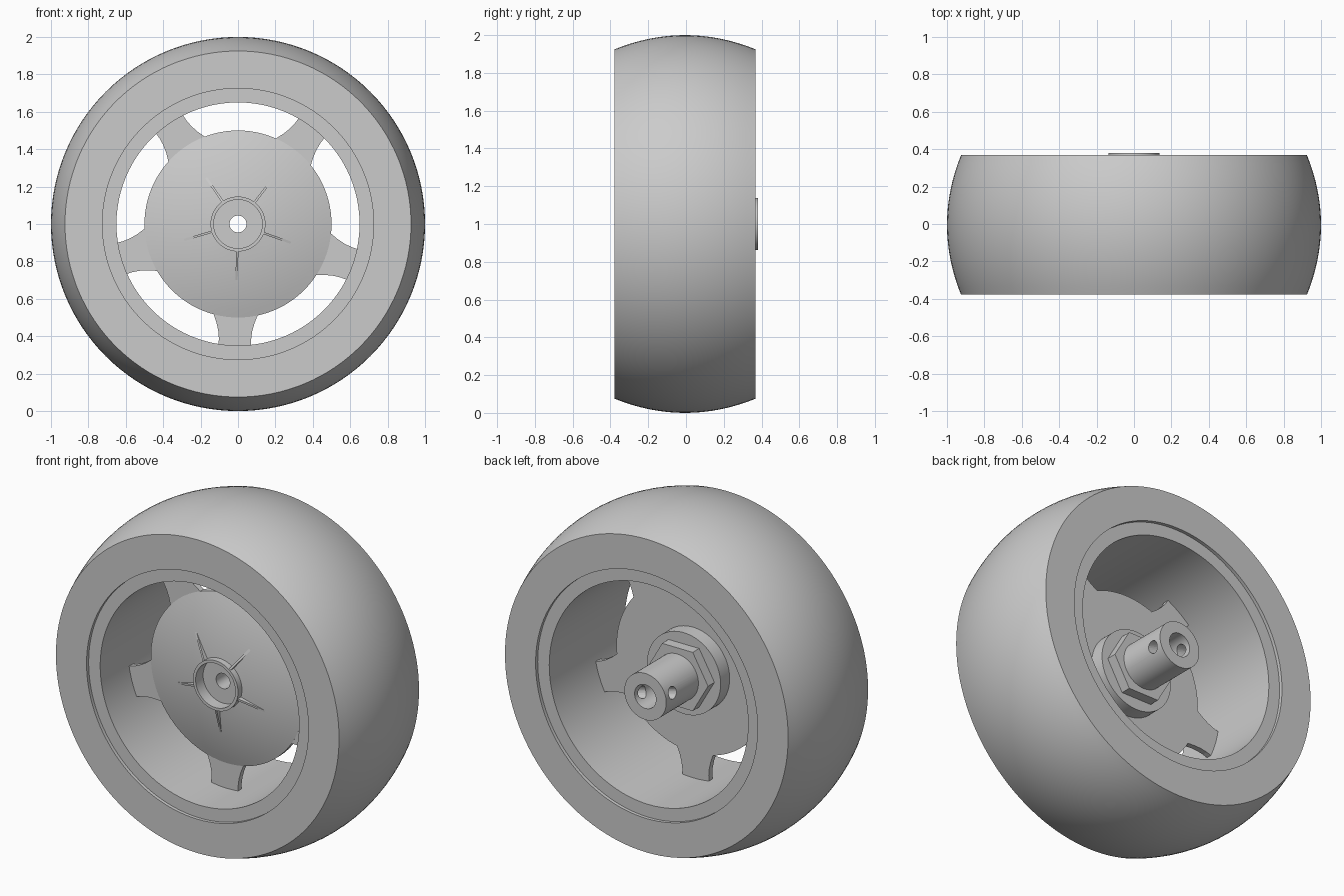
import bpy, bmesh
from math import sin, cos, pi, radians
from mathutils import Matrix, Vector

cube = bpy.data.objects.get("Cube")
if cube:
    bpy.data.objects.remove(cube, do_unlink=True)

grey = bpy.data.materials.new("plain grey")
grey.use_nodes = True
colour = (0.6, 0.6, 0.6, 1)
grey.diffuse_color = colour
grey.node_tree.nodes["Principled BSDF"].inputs["Base Color"].default_value = colour

CENTRE = Vector((0, 0, 1))
SPOKES = [radians(268.5 + 72 * i) for i in range(5)]


def polar(r, angle, y):
    return CENTRE + Vector((r * cos(angle), y, r * sin(angle)))


def finish(name, bm):
    bmesh.ops.recalc_face_normals(bm, faces=bm.faces)
    mesh = bpy.data.meshes.new(name)
    bm.to_mesh(mesh)
    bm.free()
    mesh.materials.append(grey)
    obj = bpy.data.objects.new(name, mesh)
    bpy.context.collection.objects.link(obj)
    return obj


def activate(obj):
    bpy.ops.object.select_all(action='DESELECT')
    obj.select_set(True)
    bpy.context.view_layer.objects.active = obj


def smooth(obj):
    activate(obj)
    bpy.ops.object.shade_smooth_by_angle(angle=radians(30))


def lathe(name, profile, segments=96):
    """Spin a closed (radius, y) profile around the wheel axis."""
    bm = bmesh.new()
    rings = [[bm.verts.new(polar(r, 2 * pi * i / segments, y)) for r, y in profile]
             for i in range(segments)]
    n = len(profile)
    for i in range(segments):
        a, b = rings[i], rings[(i + 1) % segments]
        for j in range(n):
            k = (j + 1) % n
            bm.faces.new((a[j], a[k], b[k], b[j]))
    obj = finish(name, bm)
    smooth(obj)
    return obj


def add_prism(bm, front, back):
    """Join two matching outlines into a solid."""
    f = [bm.verts.new(p) for p in front]
    b = [bm.verts.new(p) for p in back]
    bm.faces.new(f)
    bm.faces.new(list(reversed(b)))
    for i in range(len(f)):
        j = (i + 1) % len(f)
        bm.faces.new((f[i], b[i], b[j], f[j]))


# Tyre with a crowned tread
MID, HALF = -0.005, 0.373
tread = [(1 - 0.075 * t * t, MID + HALF * t) for t in [i / 8 - 1 for i in range(17)]]
lathe("tyre", tread + [(0.725, MID + HALF), (0.725, MID - HALF)], 128)

# Rim barrel, set in slightly from the tyre walls
RIM = HALF - 0.02
lathe("rim", [(0.65, MID - RIM), (0.726, MID - RIM), (0.726, MID + RIM), (0.65, MID + RIM)])


# Domed wheel centre with a recessed boss
def dome_y(r):
    return -0.1 - 0.08 * (1 - (r / 0.5) ** 2)


dome = [(r, dome_y(r)) for r in [0.147 + 0.353 * i / 8 for i in range(9)]]
lathe("wheel_centre", [(0.045, -0.14), (0.13, -0.14), (0.13, -0.21), (0.147, -0.21)]
      + dome + [(0.5, -0.065), (0.045, -0.065)])

# Spokes with concave flanks, wide at the hub
bm = bmesh.new()
flank = [(0.47, 15.5), (0.5, 13.6), (0.54, 10.8), (0.58, 9), (0.62, 8), (0.66, 7.6)]
for s in SPOKES:
    outline = [(r, s + radians(a)) for r, a in flank]
    outline += [(0.66, s)]
    outline += [(r, s - radians(a)) for r, a in reversed(flank)]
    add_prism(bm, [polar(r, a, -0.099) for r, a in outline],
              [polar(r, a, -0.066) for r, a in outline])
finish("spokes", bm)

# Thin tapering ribs around the boss
bm = bmesh.new()
for s in SPOKES:
    side = Vector((-sin(s), 0, cos(s))) * 0.006
    outline = [polar(0.14, s, -0.205), polar(0.3, s, dome_y(0.3)), polar(0.14, s, -0.15)]
    add_prism(bm, [p + side for p in outline], [p - side for p in outline])
finish("boss_ribs", bm)

# Round flange behind the wheel centre
lathe("hub_flange", [(0.045, -0.066), (0.24, -0.066), (0.24, 0.02), (0.045, 0.02)])

# Hexagonal collar
bm = bmesh.new()
rings = [[[polar(r, i * pi / 3, y) for i in range(6)] for r in (0.2, 0.12)]
         for y in (0.019, 0.08)]
verts = [[[bm.verts.new(p) for p in ring] for ring in level] for level in rings]
(bo, bi), (to, ti) = verts
for i in range(6):
    j = (i + 1) % 6
    for a, b in ((bo, to), (to, ti), (ti, bi), (bi, bo)):
        bm.faces.new((a[i], a[j], b[j], b[i]))
finish("hex_collar", bm)

# Hollow shaft with a cross-drilled screw hole
shaft = lathe("shaft", [(0.045, 0.0), (0.137, 0.0), (0.137, 0.38), (0.07, 0.38),
                        (0.07, 0.06), (0.045, 0.06)], 64)
bm = bmesh.new()
bmesh.ops.create_cone(bm, cap_ends=True, segments=24, radius1=0.035, radius2=0.035, depth=0.5,
                      matrix=Matrix.Translation((0, 0.315, 1))
                      @ Matrix.Rotation(radians(14), 4, 'Y') @ Matrix.Rotation(pi / 2, 4, 'Y'))
drill = finish("drill_cutter", bm)
drill.hide_render = True
cut = shaft.modifiers.new("screw_hole", 'BOOLEAN')
cut.operation = 'DIFFERENCE'
cut.solver = 'EXACT'
cut.object = drill
activate(shaft)
bpy.ops.object.modifier_apply(modifier=cut.name)
bpy.data.objects.remove(drill, do_unlink=True)
smooth(shaft)
